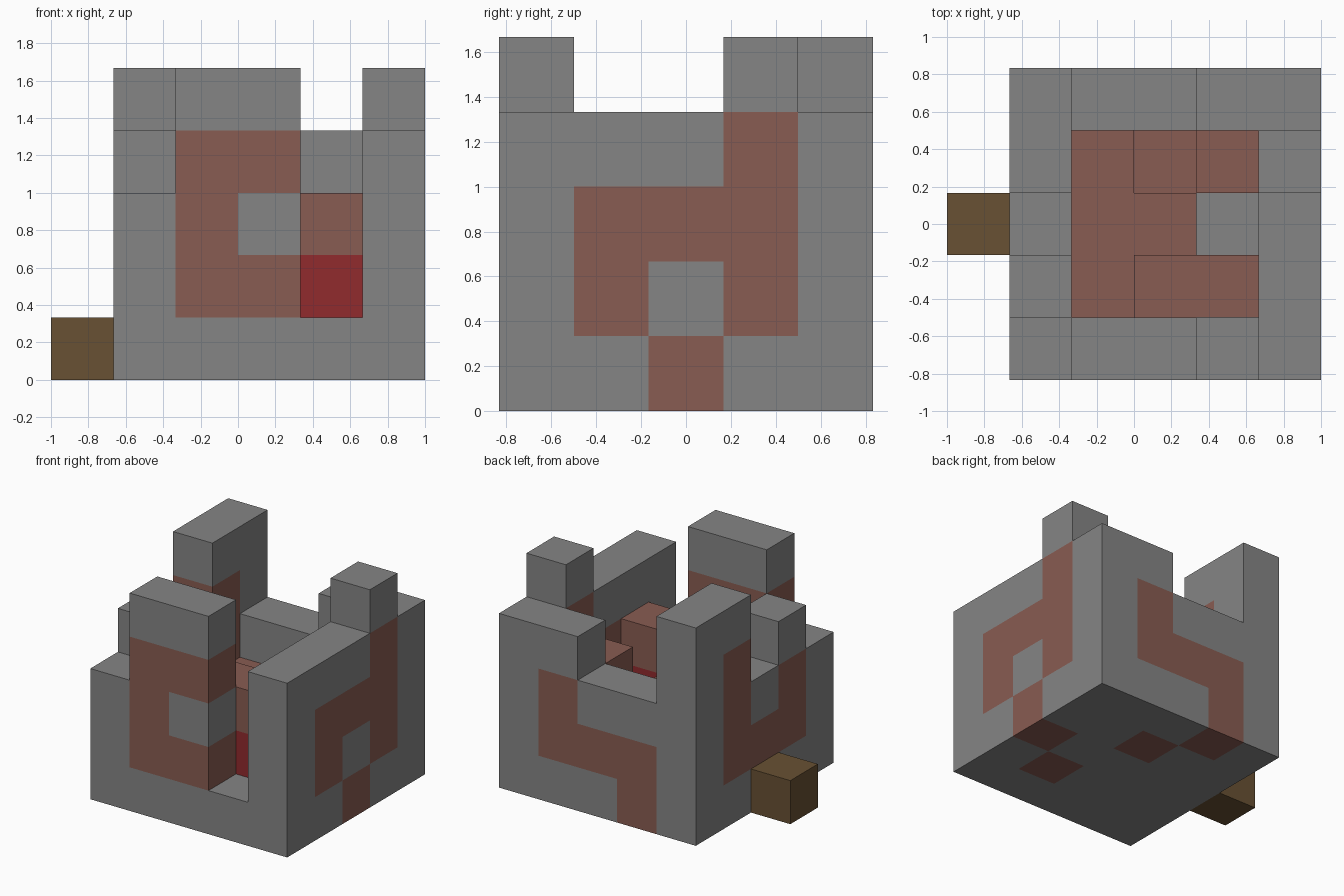
import bpy
import bmesh
from mathutils import Vector

cube = bpy.data.objects.get("Cube")
if cube:
    bpy.data.objects.remove(cube, do_unlink=True)

CELL = 1 / 3
ORIGIN = Vector((-1, -2.5 * CELL, 0))


def make_material(name, colour):
    mat = bpy.data.materials.new(name)
    mat.use_nodes = True
    mat.diffuse_color = (*colour, 1)
    mat.node_tree.nodes["Principled BSDF"].inputs["Base Color"].default_value = (*colour, 1)
    return mat


# Block types: stone, clay, red, wood
TYPES = "scrw"
MATERIALS = [
    make_material("grey_stone", (0.235, 0.235, 0.235)),
    make_material("brown_clay", (0.25, 0.107, 0.084)),
    make_material("deep_red", (0.283, 0.024, 0.027)),
    make_material("wood", (0.138, 0.082, 0.033)),
]

# Block columns, each written from the ground up; rows run from front to back
PLAN = [
    "sss  scccs scscs s    ssss",
    "sccs sc    scc   crc  sccs",
    "scs  sc    sc    s    cscs",
    "scccs sc   c     scc  scccs",
    "sssss ccs  scs   sccs ssss",
]
blocks = {}
for j, row in enumerate(PLAN):
    for i, column in enumerate(row.split(), start=1):
        for k, kind in enumerate(column):
            blocks[(i, j, k)] = kind
blocks[(0, 2, 0)] = "w"


def build(name, cells):
    """Make one object from cells, keeping only faces open to the air."""
    bm = bmesh.new()
    for cell in cells:
        for axis in range(3):
            for side in (-1, 1):
                normal = Vector((0, 0, 0))
                normal[axis] = side
                beside = tuple(int(a + b) for a, b in zip(cell, normal))
                if beside in blocks and blocks[cell] != "w" and blocks[beside] != "w":
                    continue
                u, v = Vector((0, 0, 0)), Vector((0, 0, 0))
                u[(axis + 1) % 3] = 0.5
                v[(axis + 2) % 3] = 0.5 * side
                mid = Vector(cell) + Vector((0.5, 0.5, 0.5)) + normal * 0.5
                corners = (mid - u - v, mid + u - v, mid + u + v, mid - u + v)
                face = bm.faces.new([bm.verts.new(ORIGIN + c * CELL) for c in corners])
                face.material_index = TYPES.index(blocks[cell])
    bmesh.ops.remove_doubles(bm, verts=bm.verts, dist=0.001)
    mesh = bpy.data.meshes.new(name)
    bm.to_mesh(mesh)
    bm.free()
    for mat in MATERIALS:
        mesh.materials.append(mat)
    obj = bpy.data.objects.new(name, mesh)
    bpy.context.collection.objects.link(obj)


# Outer wall with towers, raised inner floor, and the doorstep outside
inner = [c for c in blocks if 2 <= c[0] <= 4 and 1 <= c[1] <= 3]
step = [c for c in blocks if c[0] == 0]
build("outer_wall", [c for c in blocks if c not in inner and c not in step])
build("inner_blocks", inner)
build("door_step", step)
